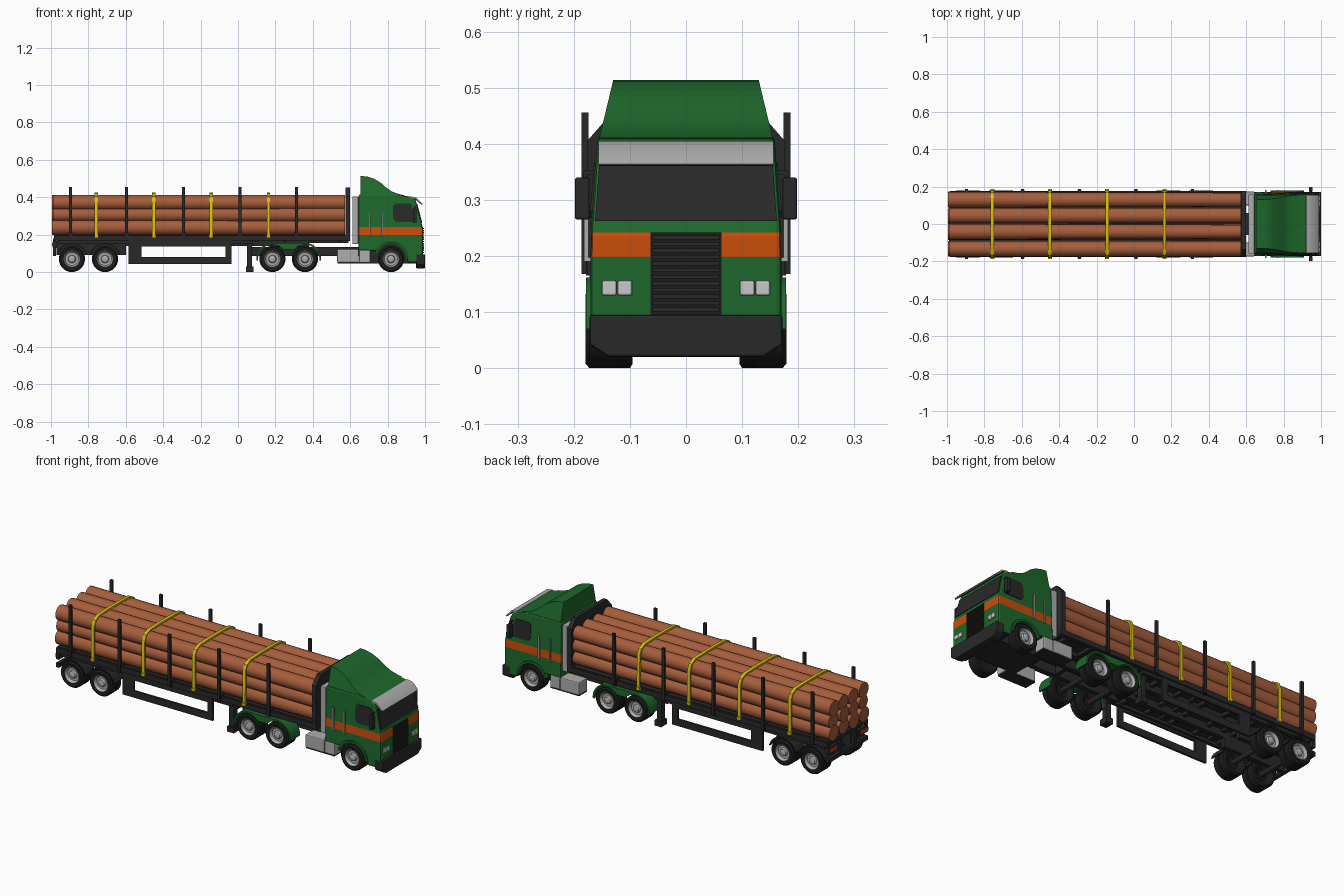
import bpy, bmesh, math, random
from mathutils import Matrix, Vector

random.seed(4)
if "Cube" in bpy.data.objects:
    bpy.data.objects.remove(bpy.data.objects["Cube"])


def material(name, rgb):
    m = bpy.data.materials.new(name)
    m.use_nodes = True
    m.diffuse_color = (*rgb, 1)
    bsdf = next(n for n in m.node_tree.nodes if n.type == 'BSDF_PRINCIPLED')
    bsdf.inputs["Base Color"].default_value = (*rgb, 1)
    return m


GREEN = material("green paint", (.013, .14, .025))
ORANGE = material("orange paint", (.6, .075, .003))
DARK = material("dark steel", (.022, .022, .022))
RUBBER = material("tyre rubber", (.012, .012, .012))
GREY = material("light grey metal", (.42, .42, .42))
WOOD = material("log brown", (.38, .11, .045))
YELLOW = material("strap yellow", (.68, .54, .006))
LAMP = material("headlamp", (.58, .58, .58))
RED = material("tail lamp red", (.5, .05, .012))


def finish(name, bm, mats, bevel=0):
    """Turn a bmesh into an object, smooth except at sharp edges."""
    bmesh.ops.recalc_face_normals(bm, faces=bm.faces[:])
    for f in bm.faces:
        f.smooth = not bevel
    for e in bm.edges:
        e.smooth = e.calc_face_angle(0) < math.radians(35)
    me = bpy.data.meshes.new(name)
    bm.to_mesh(me)
    bm.free()
    for m in mats if isinstance(mats, list) else [mats]:
        me.materials.append(m)
    ob = bpy.data.objects.new(name, me)
    bpy.context.collection.objects.link(ob)
    if bevel:
        mod = ob.modifiers.new("bevel", 'BEVEL')
        mod.width, mod.segments, mod.limit_method = bevel, 2, 'ANGLE'
    return ob


def prism_mesh(pts, a, b, axis='y', taper=None):
    bm = bmesh.new()
    rings = []
    for t in (a, b):
        co = [(u, t, v) if axis == 'y' else (t, u, v) for u, v in pts]
        rings.append([bm.verts.new((x, y * (taper(z) if taper else 1), z)) for x, y, z in co])
    bm.faces.new(rings[0])
    bm.faces.new(rings[1])
    n = len(pts)
    for i in range(n):
        j = (i + 1) % n
        bm.faces.new((rings[0][i], rings[0][j], rings[1][j], rings[1][i]))
    return bm


def prism(name, pts, a, b, mat, axis='y', taper=None, bevel=0):
    return finish(name, prism_mesh(pts, a, b, axis, taper), mat, bevel)


def box(name, x, y, z, mat, bevel=0):
    pts = [(x[0], z[0]), (x[1], z[0]), (x[1], z[1]), (x[0], z[1])]
    return prism(name, pts, y[0], y[1], mat, bevel=bevel)


def pair(name, x, y, z, mat, bevel=0):
    for side, s in (("left", 1), ("right", -1)):
        box(f"{side}_{name}", x, (s * y[0], s * y[1]), z, mat, bevel)


def arc(cx, r, a0, a1, n=12, cz=.07):
    angles = [math.radians(a0 + (a1 - a0) * i / n) for i in range(n + 1)]
    return [(cx + r * math.cos(a), cz + r * math.sin(a)) for a in angles]


def lathe(name, profile, x, z, s, mat, n=28):
    """Spin a (radius, y) profile about the axle line."""
    bm = bmesh.new()
    vs = [bm.verts.new((x + r, s * y, z)) for r, y in profile]
    es = [bm.edges.new(p) for p in zip(vs, vs[1:])]
    bmesh.ops.spin(bm, geom=vs + es, cent=(x, 0, z), axis=(0, 1, 0), angle=2 * math.pi, steps=n)
    bmesh.ops.remove_doubles(bm, verts=bm.verts[:], dist=.0002)
    return finish(name, bm, mat)


def mirror_y(half):
    return half + [(-y, z) for y, z in reversed(half)]


# Cab shell with a painted stripe and a dark underside
def narrowing(z):
    return 1 - max(0, z - .25) * .45


shell = [(.645, .11)] + arc(.818, .085, 150, 0) + [
    (.908, .05), (.975, .05), (.988, .095), (.988, .235),
    (.95, .388), (.925, .402), (.85, .415), (.645, .415)]
bm = prism_mesh(shell, -.17, .17, taper=narrowing)
for h in (.198, .242):
    bmesh.ops.bisect_plane(bm, geom=bm.verts[:] + bm.edges[:] + bm.faces[:],
                           plane_co=(0, 0, h), plane_no=(0, 0, 1))
bmesh.ops.recalc_face_normals(bm, faces=bm.faces[:])
for f in bm.faces:
    zs = [v.co.z for v in f.verts]
    if min(zs) > .197 and max(zs) < .243:
        f.material_index = 1
    elif f.normal.z < -.1 and max(zs) < .17:
        f.material_index = 2
finish("cab_shell", bm, [GREEN, ORANGE, DARK], .009)

# Roof deflector
prism("roof_deflector", [(.655, .405), (.655, .514), (.69, .511), (.725, .5), (.76, .48),
      (.79, .454), (.82, .432), (.85, .42), (.89, .41)], -.15, .15, GREEN,
      taper=lambda z: 1.03 - max(0, z - .41) * 1.6)

# Glass, visor, grille and lamps
prism("windshield", [(.95, .365), (.959, .365), (.985, .262), (.976, .262)],
      -.163, .163, DARK, taper=narrowing)
prism("sun_visor", [(.918, .397), (.922, .405), (.955, .398), (.988, .364), (.984, .362), (.95, .393)],
      -.156, .156, GREY)
prism("visor_lining", [(.918, .397), (.95, .393), (.984, .362), (.981, .36), (.948, .388), (.918, .392)],
      -.156, .156, DARK)
window = [(.83, .285), (.845, .268), (.945, .268), (.952, .28), (.927, .36),
          (.915, .366), (.845, .366), (.83, .355)]
for s in (1, -1):
    prism("side_window", window, s * .166, s * .173, DARK, taper=narrowing)
box("grille_panel", (.982, .99), (-.063, .063), (.095, .242), RUBBER)
for i in range(12):
    z = .101 + i * .0117
    box("grille_slat", (.985, .995), (-.06, .06), (z, z + .007), DARK)
for y in (.096, .1235):
    pair("headlamp", (.984, .994), (y, y + .026), (.13, .156), LAMP, .003)
prism("front_bumper", mirror_y([(.138, .02), (.172, .042), (.172, .095)]),
      .952, 1, DARK, axis='x', bevel=.005)

# Mirrors and grab rails
pair("mirror", (.935, .955), (.172, .198), (.265, .34), DARK, .004)
pair("mirror_arm", (.94, .948), (.155, .18), (.345, .352), DARK)
pair("mirror_stem", (.94, .948), (.175, .183), (.33, .352), DARK)
for x in (.7, .768):
    pair("grab_rail", (x, x + .008), (.174, .182), (.19, .32), GREY)
    pair("rail_foot", (x, x + .008), (.155, .178), (.19, .197), GREY)

# Tractor frame, rear panel and tanks
box("rear_cab_panel", (.612, .643), (-.158, .158), (.15, .405), GREY, .004)
pair("tractor_rail", (.07, .95), (.035, .06), (.085, .135), DARK)
box("engine_underbody", (.66, .96), (-.1, .1), (.045, .18), DARK)
box("coupling_plate", (.18, .38), (-.08, .08), (.135, .158), DARK, .004)
pair("fuel_tank", (.53, .645), (.1, .174), (.052, .122), GREY, .006)
pair("cab_step", (.648, .708), (.11, .172), (.052, .118), GREY, .005)
pair("tank_tray", (.532, .706), (.1, .17), (.046, .053), DARK)
for x in (.13, .44, .6):
    box("tractor_crossmember", (x, x + .02), (-.05, .05), (.09, .13), DARK)

# Wheels and axles
dual_tyre = [(.042, .165), (.045, .176), (.062, .179), (.07, .172), (.07, .143), (.055, .138),
             (.07, .133), (.07, .1), (.062, .095), (.045, .097), (.03, .11), (0, .11)]
front_tyre = dual_tyre[:4] + [(.07, .12), (.062, .115), (.03, .12), (0, .12)]
rim = [(.046, .174), (.043, .178), (.039, .172), (.035, .163), (.022, .163),
       (.018, .174), (.01, .178), (0, .178)]
for x in (-.888, -.711, .184, .358, .818):
    for s in (1, -1):
        lathe("tyre", front_tyre if x > .5 else dual_tyre, x, .07, s, RUBBER)
        lathe("wheel_rim", rim, x, .07, s, GREY)
    lathe("axle", [(0, -.12), (.014, -.12), (.014, .12), (0, .12)], x, .07, 1, DARK, 12)

# Mudguards
twin = (arc(.184, .086, 185, 90) + arc(.358, .086, 90, -5)
        + arc(.358, .077, -5, 140) + arc(.184, .077, 40, 185))
for s in (1, -1):
    prism("tractor_mudguard", twin, s * .095, s * .177, GREEN)
    prism("front_mudguard", arc(.818, .092, 165, 0) + arc(.818, .08, 0, 165), s * .15, s * .178, GREEN)
    for x in (-.888, -.711):
        prism("trailer_mudguard", arc(x, .085, 165, 15) + arc(x, .079, 15, 165),
              s * .095, s * .177, DARK)

# Trailer deck and underframe
box("trailer_deck", (-.985, .6), (-.165, .165), (.178, .198), DARK)
pair("deck_side_rail", (-.985, .6), (.155, .176), (.168, .195), DARK)
pair("lower_side_rail", (-.96, .08), (.145, .165), (.15, .168), DARK)
pair("trailer_rail", (-.97, .2), (.045, .07), (.139, .18), DARK)
pair("suspension_rail", (-.97, -.6), (.045, .07), (.09, .14), DARK)
pair("gooseneck_rail", (.2, .59), (.045, .07), (.155, .18), DARK)
for i in range(11):
    x = -.96 + i * .15
    box("deck_crossbeam", (x, x + .02), (-.16, .16), (.16, .18), DARK)

# Side guards, built as open frames
for z in ((.043, .08), (.138, .17)):
    pair("side_guard_bar", (-.585, -.035), (.158, .17), z, DARK)
for x in ((-.585, -.515), (-.068, -.035)):
    pair("side_guard_end", x, (.158, .17), (.08, .138), DARK)

# Landing legs
pair("landing_leg", (.048, .076), (.115, .145), (.015, .17), DARK)
pair("landing_foot", (.043, .083), (.105, .155), (0, .03), DARK)
box("landing_brace", (.055, .069), (-.12, .12), (.11, .125), DARK)

# Rear bar, flaps and lamps
box("rear_bar", (-.99, -.972), (-.17, .17), (.085, .108), DARK)
pair("rear_bar_hanger", (-.988, -.972), (.05, .07), (.1, .18), DARK)
pair("lamp_panel", (-.988, -.97), (.085, .172), (.13, .165), DARK)
pair("tail_lamp", (-.994, -.987), (.1, .165), (.137, .158), RED)

# Headboard and stakes
prism("headboard", mirror_y([(.176, .165), (.176, .405), (.135, .452)]), .574, .598, DARK, axis='x')
for x in (-.895, -.595, -.292, .01, .313):
    pair("stake", (x - .008, x + .008), (.174, .186), (.168, .456), DARK)
    box("stake_bolster", (x - .012, x + .012), (-.178, .178), (.165, .203), DARK)

# Log load: three rows with varied ends and taper
for row, z in enumerate((.239, .307, .372)):
    for i in range(4):
        y = (i - 1.5) * .087 + random.uniform(-.003, .003)
        x0, x1 = random.choice((-.994, -.99, -.982)), .572
        big, small = random.choice(((.042, .037), (.037, .042), (.041, .041)))
        bm = bmesh.new()
        place = Matrix.Translation(Vector(((x0 + x1) / 2, y, z))) @ Matrix.Rotation(math.pi / 2, 4, 'Y')
        bmesh.ops.create_cone(bm, cap_ends=True, segments=18, radius1=big, radius2=small,
                              depth=x1 - x0, matrix=place)
        finish("log", bm, WOOD)

# Yellow load straps
over = [(.183, .185), (.182, .372), (.168, .405), (.135, .422), (.05, .425)]
inner = [(.174, .185), (.173, .368), (.16, .398), (.13, .413), (.05, .415)]
for x in (-.757, -.45, -.144, .163):
    prism("load_strap", mirror_y(over) + list(reversed(mirror_y(inner))),
          x - .009, x + .009, YELLOW, axis='x')
    pair("strap_ratchet", (x - .011, x + .011), (.172, .186), (.183, .2), YELLOW)
